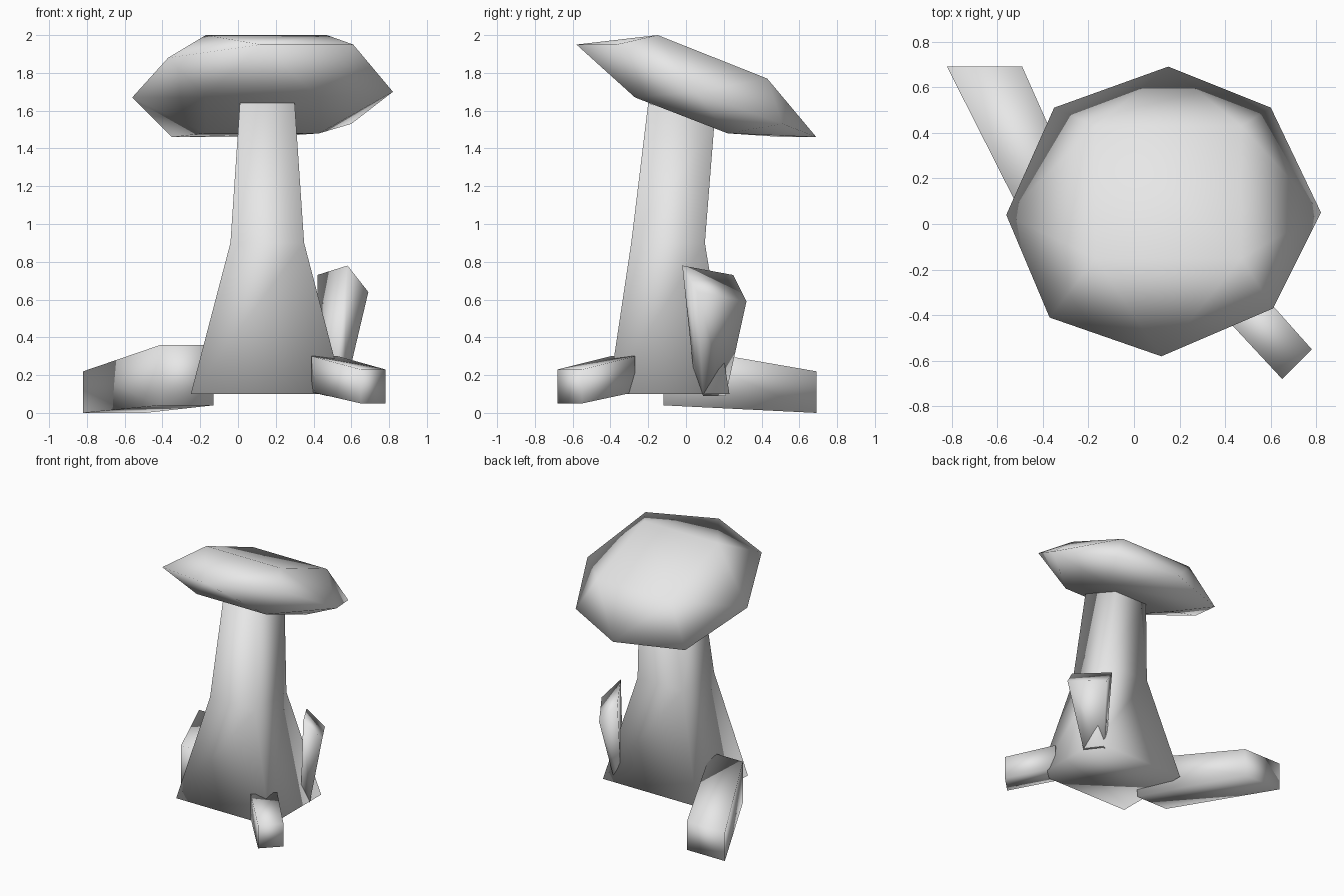
import bpy
import bmesh

default_cube = bpy.data.objects.get("Cube")
if default_cube:
    bpy.data.objects.remove(default_cube, do_unlink=True)

# Single plain grey material
grey = bpy.data.materials.new("plain_grey")
grey.use_nodes = True
colour = (0.8, 0.8, 0.8, 1)
grey.diffuse_color = colour
grey.node_tree.nodes["Principled BSDF"].inputs["Base Color"].default_value = colour


def finish(name, bm):
    """Turn a bmesh into a smooth shaded object."""
    bmesh.ops.recalc_face_normals(bm, faces=bm.faces)
    mesh = bpy.data.meshes.new(name)
    bm.to_mesh(mesh)
    bm.free()
    mesh.materials.append(grey)
    for polygon in mesh.polygons:
        polygon.use_smooth = True
    part = bpy.data.objects.new(name, mesh)
    bpy.context.scene.collection.objects.link(part)
    return part


def loft(name, rings):
    """Bridge rings of equal length and close both ends."""
    bm = bmesh.new()
    loops = [[bm.verts.new(point) for point in ring] for ring in rings]
    for lower, upper in zip(loops, loops[1:]):
        count = len(lower)
        for i in range(count):
            j = (i + 1) % count
            bm.faces.new((lower[i], lower[j], upper[j], upper[i]))
    bm.faces.new(loops[0])
    bm.faces.new(loops[-1])
    return finish(name, bm)


def hull(name, points):
    """Wrap a convex faceted shell around the points."""
    bm = bmesh.new()
    for point in points:
        bm.verts.new(point)
    bmesh.ops.convex_hull(bm, input=bm.verts)
    loose = [vert for vert in bm.verts if not vert.link_faces]
    bmesh.ops.delete(bm, geom=loose, context="VERTS")
    return finish(name, bm)


def level_ring(left, right, front, back, front_z, back_z):
    """Four corners of a rectangle that may tilt from front to back."""
    return [(left, front, front_z), (right, front, front_z),
            (right, back, back_z), (left, back, back_z)]


def end_ring(a, b, bottom, top):
    """Upright rectangle standing between two ground points."""
    return [(*a, bottom), (*b, bottom), (*b, top), (*a, top)]


# Cap: tilted eight-sided rim with a four-cornered crown and underside
rim = [(0.12, -0.58, 1.95), (0.61, -0.37, 1.95), (0.82, 0.05, 1.7),
       (0.6, 0.51, 1.53), (0.15, 0.69, 1.46), (-0.35, 0.51, 1.46),
       (-0.56, 0.04, 1.67), (-0.37, -0.41, 1.88)]
crown = level_ring(-0.17, 0.47, -0.15, 0.43, 2, 1.77)
underside = level_ring(-0.17, 0.43, -0.27, 0.22, 1.67, 1.48)
hull("cap", rim + crown + underside)

# Stem: square trunk, flared at the foot and tilted at the top
loft("stem", [
    level_ring(-0.25, 0.56, -0.41, 0.23, 0.1, 0.1),
    level_ring(-0.04, 0.35, -0.29, 0.1, 0.9, 0.9),
    level_ring(0.01, 0.3, -0.2, 0.15, 1.64, 1.53),
])

# Roots: tapered boxes pushed into the foot of the stem
loft("large_root", [
    end_ring((-0.82, 0.69), (-0.49, 0.69), 0, 0.22),
    end_ring((-0.41, -0.12), (-0.13, -0.12), 0.04, 0.36),
])
loft("small_root", [
    end_ring((0.65, -0.68), (0.78, -0.55), 0.05, 0.23),
    end_ring((0.39, -0.4), (0.53, -0.27), 0.11, 0.3),
])

# Side sprout: slanted block widening towards the top
loft("side_sprout", [
    [(0.52, 0.04, 0.22), (0.43, 0.19, 0.1), (0.47, 0.21, 0.09), (0.56, 0.09, 0.09)],
    [(0.58, -0.02, 0.78), (0.42, 0.25, 0.73), (0.53, 0.32, 0.59), (0.69, 0.06, 0.64)],
])
